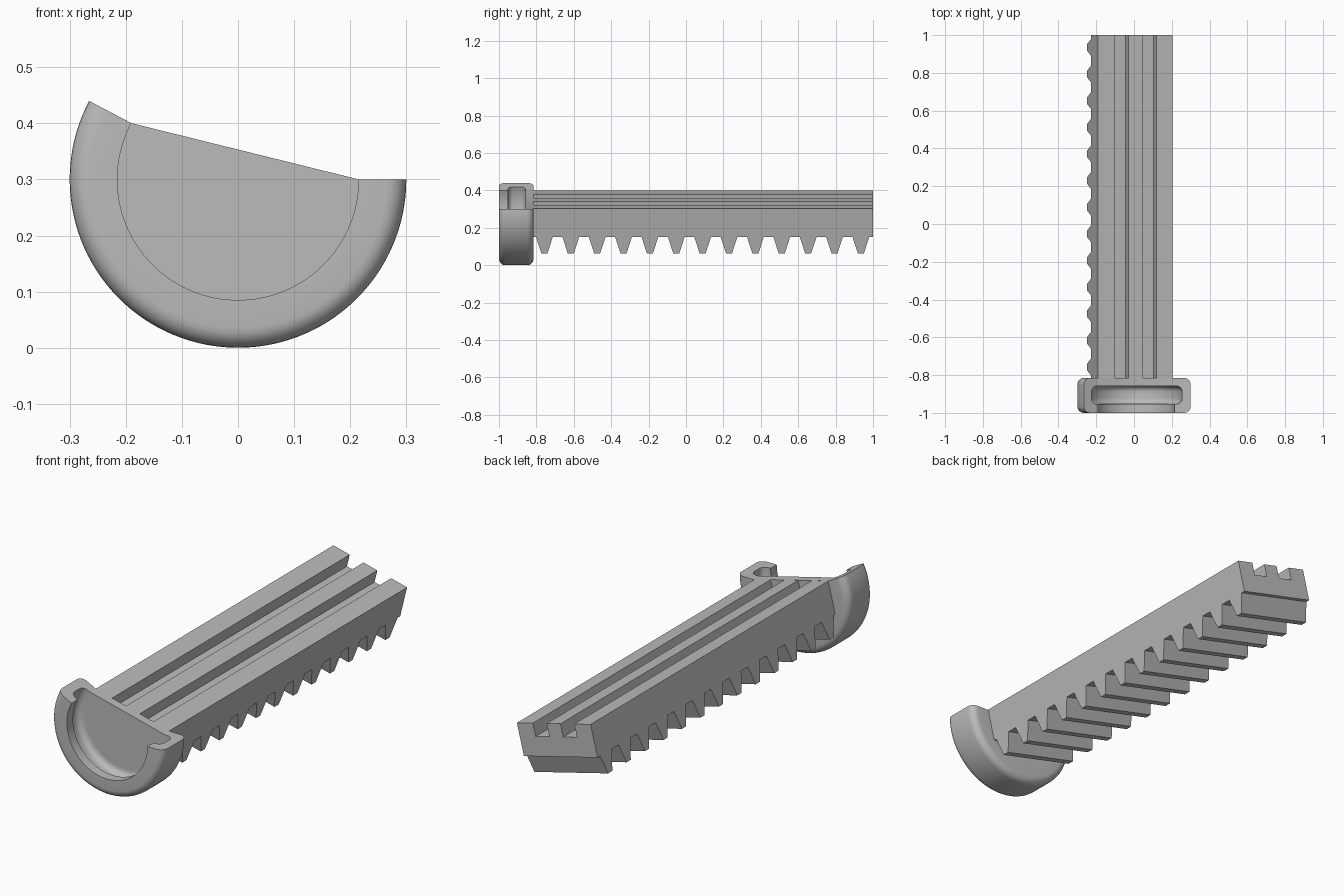
import bpy, bmesh, math
from mathutils import Vector

cube = bpy.data.objects.get("Cube")
if cube:
    bpy.data.objects.remove(cube)

grey = bpy.data.materials.new("plain_grey")
grey.use_nodes = True
GREY = (0.5, 0.5, 0.5, 1)
grey.diffuse_color = GREY
grey.node_tree.nodes["Principled BSDF"].inputs["Base Color"].default_value = GREY


def make_object(name, bm):
    bmesh.ops.recalc_face_normals(bm, faces=bm.faces[:])
    mesh = bpy.data.meshes.new(name)
    bm.to_mesh(mesh)
    bm.free()
    mesh.materials.append(grey)
    obj = bpy.data.objects.new(name, mesh)
    bpy.context.collection.objects.link(obj)
    return obj


def select_only(obj):
    bpy.ops.object.select_all(action='DESELECT')
    obj.select_set(True)
    bpy.context.view_layer.objects.active = obj


def fillet(r, y, radius, start, steps=6):
    """Quarter round about (r, y), turning by 90 degrees from start."""
    angles = [math.radians(start + 90 * i / steps) for i in range(steps + 1)]
    return [(r + radius * math.cos(a), y + radius * math.sin(a)) for a in angles]


# Main sizes
RADIUS, OPENING, CAVITY, AXIS_Z = 0.3, 0.215, 0.255, 0.3
FRONT, LIP, PLATE, BACK, END = -1.0, -0.953, -0.858, -0.815, 1.0
ROUND, INNER_ROUND = 0.035, 0.03

# Cup: C-shaped profile swept about the y axis, closed by the back plate
outside = (fillet(RADIUS - ROUND, FRONT + ROUND, ROUND, -90)
           + fillet(RADIUS - ROUND, BACK - ROUND, ROUND, 0))
inside = (fillet(CAVITY - INNER_ROUND, LIP + INNER_ROUND, INNER_ROUND, -90)
          + fillet(CAVITY - INNER_ROUND, PLATE - INNER_ROUND, INNER_ROUND, 0))
profile = ([(OPENING, PLATE)] + inside[::-1] + [(OPENING, LIP), (OPENING, FRONT)]
           + outside + [(OPENING, BACK)])

bm = bmesh.new()
STEPS = 72
START, SWEEP = math.radians(152.2), math.radians(207.8)
rings = []
for i in range(STEPS + 1):
    a = START + SWEEP * i / STEPS
    rings.append([bm.verts.new((r * math.cos(a), y, AXIS_Z + r * math.sin(a)))
                  for r, y in profile])
for ring, following in zip(rings, rings[1:]):
    for j in range(len(profile) - 1):
        bm.faces.new((ring[j], ring[j + 1], following[j + 1], following[j]))
bm.faces.new(rings[0])
bm.faces.new(rings[-1])
bm.faces.new([ring[0] for ring in rings])
bm.faces.new([ring[-1] for ring in rings])
bm.faces.new((rings[0][0], rings[-1][0], rings[-1][-1], rings[0][-1]))
cup = make_object("round_cup", bm)
select_only(cup)
bpy.ops.object.shade_smooth_by_angle(angle=math.radians(30))

# Tilted frame of the bar: across its top face, and down into it
corner = Vector((-0.19, 0, 0.4))
across = Vector((0.403, 0, -0.1)).normalized()
down = Vector((across.z, 0, -across.x))


def tilted_prism(name, outline, left, right):
    """Extrude a (y, depth) outline across the bar from left to right."""
    bm = bmesh.new()
    verts = [bm.verts.new(corner + across * left + down * d + Vector((0, y, 0)))
             for y, d in outline]
    face = bm.faces.new(verts)
    made = bmesh.ops.extrude_face_region(bm, geom=[face])["geom"]
    moved = [v for v in made if isinstance(v, bmesh.types.BMVert)]
    bmesh.ops.translate(bm, verts=moved, vec=across * (right - left))
    return make_object(name, bm)


# Toothed bar: side outline with a row of teeth below
ROOT, TIP, PITCH = 0.155, 0.247, 0.141
side = [(END, 0), (BACK, 0), (BACK, ROOT)]
for i in range(13):
    c = -0.757 + PITCH * i
    side += [(c - 0.045, ROOT), (c - 0.016, TIP), (c + 0.016, TIP), (c + 0.045, ROOT)]
side.append((END, ROOT))
bar = tilted_prism("toothed_bar", side, 0, 0.406)

# Two long grooves cut in the top of the bar
groove = [(BACK - 0.05, -0.05), (BACK - 0.05, 0.062), (END + 0.05, 0.062), (END + 0.05, -0.05)]
for left in (0.09, 0.242):
    cutter = tilted_prism("groove_cutter", groove, left, left + 0.076)
    cutter.hide_render = True
    cut = bar.modifiers.new("groove", 'BOOLEAN')
    cut.operation = 'DIFFERENCE'
    cut.solver = 'EXACT'
    cut.object = cutter
    select_only(bar)
    bpy.ops.object.modifier_apply(modifier=cut.name)
    bpy.data.objects.remove(cutter)
